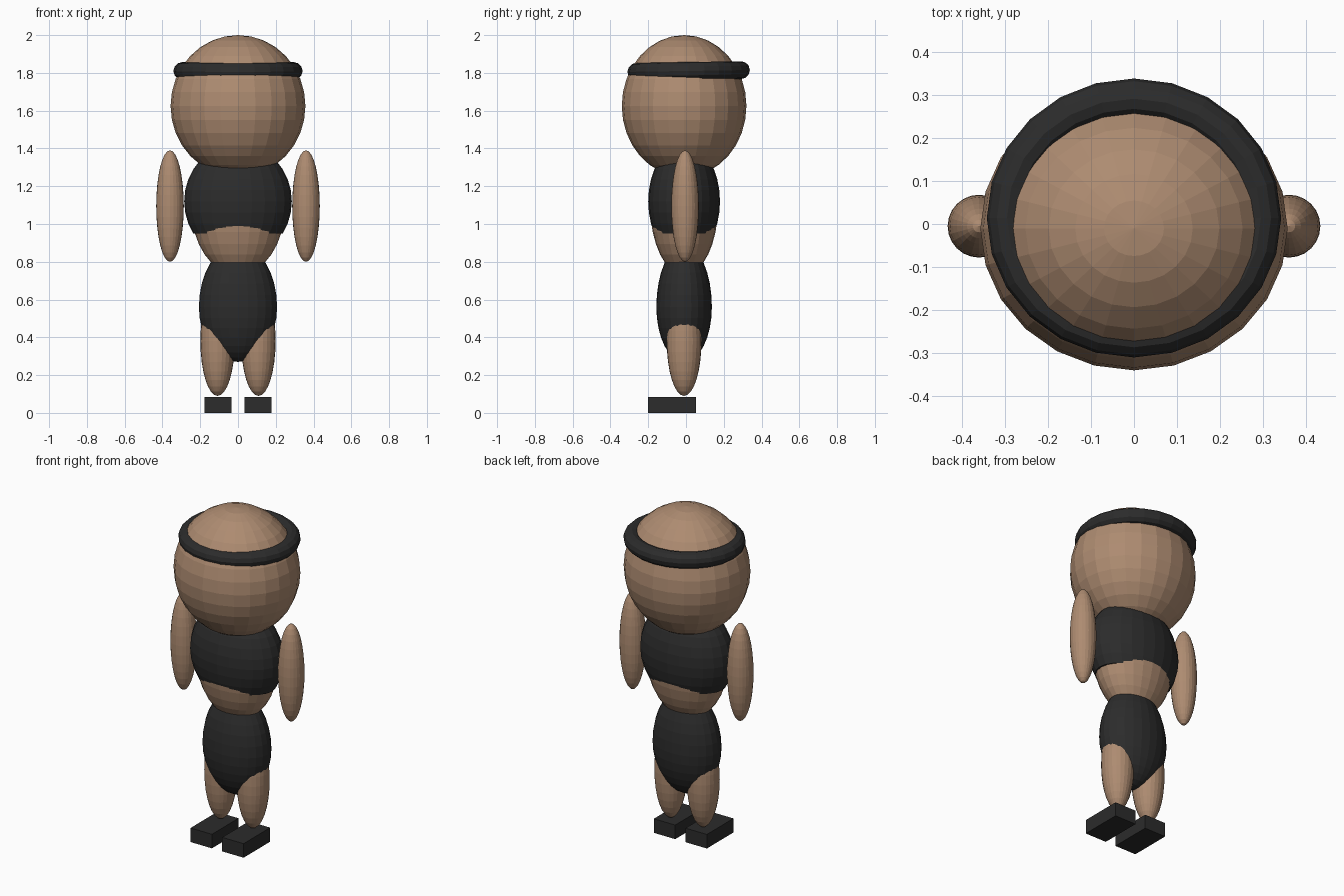
import bpy, bmesh, math
from mathutils import Matrix

cube = bpy.data.objects.get("Cube")
if cube:
    bpy.data.objects.remove(cube, do_unlink=True)


def material(name, color):
    m = bpy.data.materials.new(name)
    m.use_nodes = True
    m.diffuse_color = color
    m.node_tree.nodes["Principled BSDF"].inputs["Base Color"].default_value = color
    return m


skin = material("tan skin", (0.42, 0.26, 0.165, 1))
black = material("soft black", (0.025, 0.025, 0.025, 1))
DEPTH = -0.01  # shared y centre of the body


def finish(name, bm, mat):
    bmesh.ops.recalc_face_normals(bm, faces=bm.faces)
    mesh = bpy.data.meshes.new(name)
    bm.to_mesh(mesh)
    bm.free()
    mesh.materials.append(mat)
    obj = bpy.data.objects.new(name, mesh)
    bpy.context.collection.objects.link(obj)
    return obj


def egg(name, mat, center, rx, ry, up, down, cut=None):
    """Faceted ellipsoid with separate upper and lower heights, optionally cut flat below."""
    bm = bmesh.new()
    bmesh.ops.create_uvsphere(bm, u_segments=24, v_segments=16, radius=1)
    for v in bm.verts:
        x, y, z = v.co
        v.co = (center[0] + x * rx, center[1] + y * ry,
                center[2] + z * (up if z > 0 else down))
    if cut is not None:
        geom = bm.verts[:] + bm.edges[:] + bm.faces[:]
        res = bmesh.ops.bisect_plane(bm, geom=geom, plane_co=(0, 0, cut),
                                     plane_no=(0, 0, 1), clear_inner=True)
        rim = [e for e in res["geom_cut"] if isinstance(e, bmesh.types.BMEdge)]
        bmesh.ops.contextual_create(bm, geom=rim)
    return finish(name, bm, mat)


# Head, torso and clothing
egg("head", skin, (0, DEPTH, 1.625), 0.357, 0.33, 0.375, 0.375)
egg("torso", skin, (0, DEPTH, 1.1), 0.25, 0.18, 0.3, 0.37)
egg("cropped_top", black, (0, DEPTH, 1.12), 0.285, 0.19, 0.305, 0.305, cut=0.95)
egg("briefs", black, (0, DEPTH, 0.56), 0.207, 0.147, 0.33, 0.29)

# Limbs and feet
for side, s in (("left", 1), ("right", -1)):
    egg(side + "_arm", skin, (s * 0.36, -0.005, 1.095), 0.073, 0.073, 0.295, 0.295)
    egg(side + "_leg", skin, (s * 0.108, DEPTH, 0.38), 0.091, 0.092, 0.29, 0.29)
    bm = bmesh.new()
    bmesh.ops.create_cube(bm, size=1, matrix=Matrix.Translation((s * 0.106, -0.073, 0.0425))
                          @ Matrix.Diagonal((0.143, 0.254, 0.085, 1)))
    finish(side + "_foot", bm, black)

# Headband ring: a circle of tube sections
MAJOR, MINOR, TUBE = 24, 12, 0.047
bm = bmesh.new()
rings = []
for i in range(MAJOR):
    a = math.tau * i / MAJOR
    ring = []
    for j in range(MINOR):
        b = math.tau * j / MINOR
        out = TUBE * math.cos(b)
        y = 0.014 + (0.277 + out) * math.sin(a)
        ring.append(bm.verts.new(((0.295 + out) * math.cos(a), y,
                                  1.81 + 0.015 * y + TUBE * math.sin(b))))
    rings.append(ring)
for i in range(MAJOR):
    r, q = rings[i], rings[(i + 1) % MAJOR]
    for j in range(MINOR):
        k = (j + 1) % MINOR
        bm.faces.new((r[j], q[j], q[k], r[k]))
finish("headband", bm, black)
